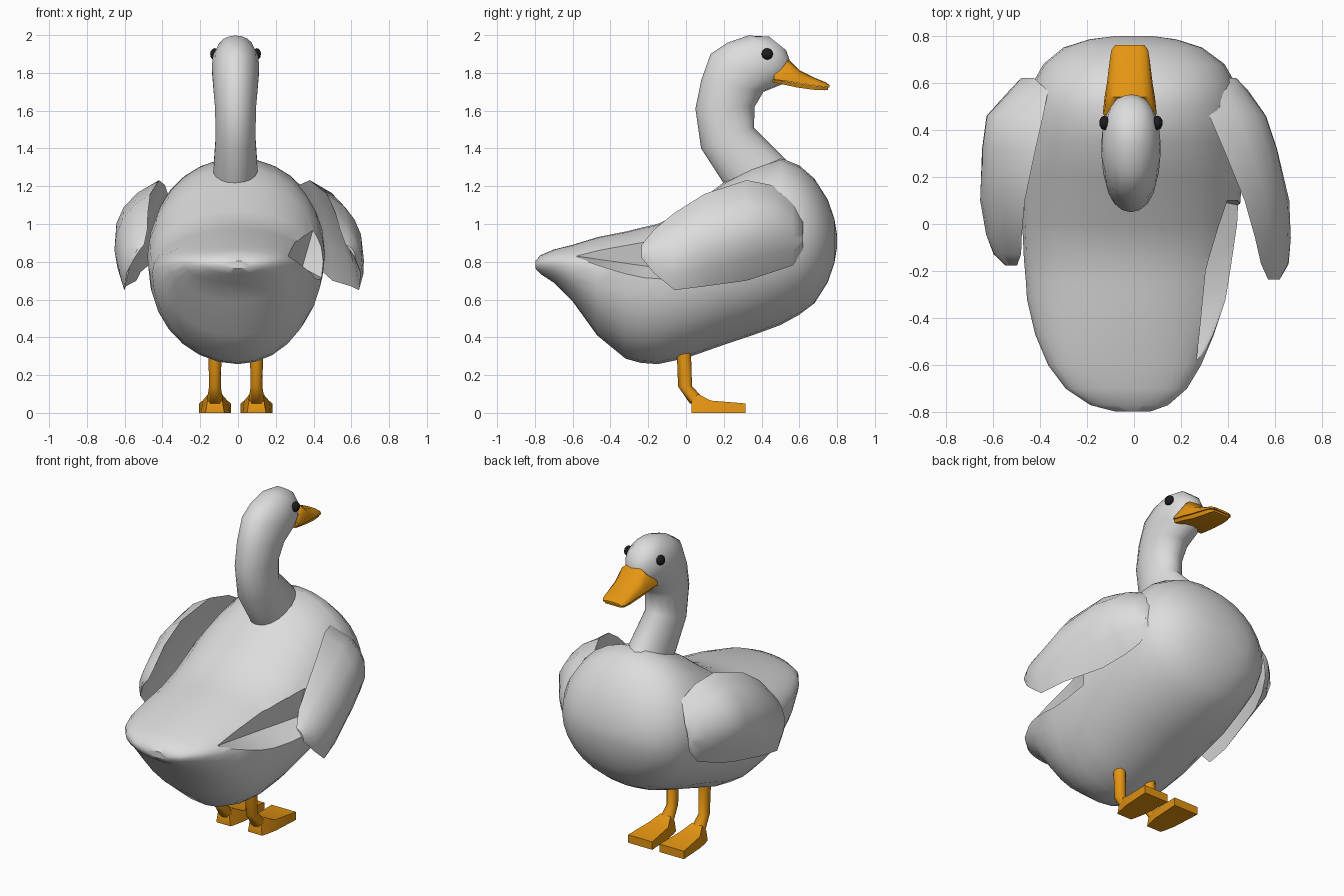
import bpy, bmesh, math
from mathutils import Vector as V

if "Cube" in bpy.data.objects:
    bpy.data.objects.remove(bpy.data.objects["Cube"])


def material(name, rgb):
    m = bpy.data.materials.new(name)
    m.diffuse_color = (*rgb, 1)
    m.use_nodes = True
    m.node_tree.nodes["Principled BSDF"].inputs["Base Color"].default_value = m.diffuse_color
    return m


WHITE = material("feather_white", (0.72, 0.72, 0.72))
ORANGE = material("bill_orange", (0.78, 0.30, 0.006))
BLACK = material("eye_black", (0.012, 0.012, 0.012))


def finish(name, bm, mat, angle):
    bmesh.ops.recalc_face_normals(bm, faces=bm.faces)
    me = bpy.data.meshes.new(name)
    bm.to_mesh(me)
    bm.free()
    me.materials.append(mat)
    ob = bpy.data.objects.new(name, me)
    bpy.context.collection.objects.link(ob)
    smooth(ob, angle)
    return ob


def smooth(ob, angle):
    bpy.ops.object.select_all(action='DESELECT')
    ob.select_set(True)
    bpy.context.view_layer.objects.active = ob
    if angle:
        bpy.ops.object.shade_smooth_by_angle(angle=math.radians(angle))


def loft(name, rings, mat, angle=40):
    """Skin closed rings of equal length and cap both ends."""
    bm = bmesh.new()
    vs = [[bm.verts.new(p) for p in r] for r in rings]
    n = len(vs[0])
    for a, b in zip(vs, vs[1:]):
        for i in range(n):
            j = (i + 1) % n
            bm.faces.new((a[i], a[j], b[j], b[i]))
    bm.faces.new(vs[0])
    bm.faces.new(vs[-1])
    return finish(name, bm, mat, angle)


def box_ring(x, y, zt, zb, w, top=1.0):
    return [V((x - w, y, zb)), V((x + w, y, zb)),
            V((x + w * top, y, zt)), V((x - w * top, y, zt))]


def arch_ring(x, y, zt, zb, w):
    """Flat-bottomed section with a rounded top."""
    arc = [math.pi * i / 8 for i in range(9)]
    return [V((x + w * math.copysign(abs(math.cos(t)) ** .7, math.cos(t)), y,
               zb + (zt - zb) * math.sin(t) ** .8 if 0 < t < 3.1 else zb)) for t in arc]


# Body: y, top, bottom, left half width, right half width, height of widest point
BODY = [(-.797, .805, .765, .08, .07, .5), (-.77, .835, .735, .185, .145, .55),
        (-.70, .865, .69, .29, .225, .6), (-.6, .89, .59, .365, .285, .65),
        (-.47, .93, .41, .42, .34, .68), (-.32, .96, .287, .455, .39, .68),
        (-.24, .98, .265, .46, .405, .67), (-.15, 1.0, .258, .468, .42, .66),
        (0, 1.07, .29, .475, .445, .62),
        (.2, 1.22, .36, .48, .46, .55), (.35, 1.30, .41, .475, .46, .5),
        (.5, 1.35, .465, .455, .45, .5), (.6, 1.31, .52, .43, .43, .5),
        (.68, 1.24, .58, .385, .385, .5), (.75, 1.13, .69, .30, .29, .5),
        (.785, 1.03, .79, .19, .18, .5), (.80, .94, .88, .07, .07, .5)]
rings = []
for y, zt, zb, wl, wr, f in BODY:
    zm = zb + f * (zt - zb)
    ring = []
    for i in range(28):
        t = 2 * math.pi * i / 28
        c, s = math.cos(t), math.sin(t)
        ring.append(V((c * (wr if c > 0 else wl), y,
                       zm + s * (zt - zm if s > 0 else zm - zb))))
    rings.append(ring)
body = loft("body", rings, WHITE, 50)

# Notch in the right flank behind the wing
bm = bmesh.new()
for p in [(.265, -.58, .83), (.27, -.2, .775), (.34, .1, .77), (.6, -.58, .83),
          (.36, -.2, 1.12), (.44, .1, 1.12), (.6, -.2, 1.12), (.6, .1, 1.12),
          (.6, -.25, .63), (.6, .05, .63)]:
    bm.verts.new(p)
bmesh.ops.convex_hull(bm, input=bm.verts)
cutter = finish("notch_cutter", bm, WHITE, 0)
cutter.hide_render = True
mod = body.modifiers.new("notch", 'BOOLEAN')
mod.operation = 'DIFFERENCE'
mod.solver = 'EXACT'
mod.object = cutter
smooth(body, 0)
bpy.ops.object.modifier_apply(modifier="notch")
bpy.data.objects.remove(cutter)
smooth(body, 40)

# Neck and head: back y,z, front y,z, half width
NECK = [(.26, 1.08, .66, 1.18, .11), (.2, 1.215, .54, 1.33, .12),
        (.08, 1.4, .36, 1.51, .107), (.05, 1.61, .363, 1.62, .11),
        (.08, 1.76, .41, 1.70, .12), (.13, 1.9, .51, 1.74, .127),
        (.22, 1.96, .545, 1.79, .122), (.33, 1.998, .555, 1.85, .098),
        (.44, 1.992, .53, 1.92, .05)]
rings = []
for yb, zb, yf, zf, w in NECK:
    mid, half = V((-.013, (yb + yf) / 2, (zb + zf) / 2)), V((0, (yf - yb) / 2, (zf - zb) / 2))
    rings.append([mid + half * math.cos(t) + V((w * math.sin(t), 0, 0))
                  for t in (2 * math.pi * i / 18 for i in range(18))])
loft("neck_and_head", rings, WHITE, 60)

# Bill: y, top, parting line, bottom, half width
BILL = [(.465, 1.80, 1.765, 1.75, .115), (.54, 1.875, 1.755, 1.735, .107),
        (.6, 1.815, 1.745, 1.722, .097), (.69, 1.77, 1.733, 1.71, .086),
        (.74, 1.75, 1.725, 1.708, .078), (.76, 1.735, 1.722, 1.71, .062)]
loft("upper_bill", [arch_ring(-.018, y, t, m, w) for y, t, m, b, w in BILL], ORANGE, 50)
loft("lower_bill", [box_ring(-.018, y - .008, m, b, w * .85, 1.1)
                    for y, t, m, b, w in BILL], ORANGE, 35)

# Wings: y, top x,z, bottom x,z, outward bulge
WING = [(.62, .38, 1.03, .41, .86, .04), (.565, .32, 1.14, .43, .78, .11),
        (.46, .32, 1.205, .45, .745, .18), (.32, .38, 1.232, .50, .70, .17),
        (.1, .47, 1.16, .60, .67, .12), (-.06, .515, 1.06, .64, .65, .08),
        (-.17, .54, .97, .65, .74, .05), (-.235, .57, .89, .62, .82, .015)]
for name, sx in (("right", 1), ("left", -1)):
    rings = []
    for y, xt, zt, xb, zb, bulge in WING:
        a, b = V((xt, y, zt)), V((xb, y, zb))
        d = (b - a).normalized()
        out = V((-d.z, 0, d.x))
        ring = [a.lerp(b, k / 6) + out * bulge * math.sin(math.pi * k / 6) ** .8
                if 0 < k < 6 else a.lerp(b, k / 6) for k in range(7)]
        ring += [b.lerp(a, k / 3) + out * bulge * .15 for k in (1, 2)]
        if sx < 0:  # the left wing is held slightly more forward
            dx = .2 * (y - .13) if y < .5 else .045
            ring = [V((-p.x - dx, y if y > 0 else y * .75, p.z)) for p in ring]
        rings.append(ring)
    loft(name + "_wing", rings, WHITE, 45)

    # Eyes
    bm = bmesh.new()
    bmesh.ops.create_icosphere(bm, subdivisions=2, radius=.031)
    for v in bm.verts:
        v.co = V((v.co.x * .75 - .013 + sx * .112, v.co.y + .43, v.co.z + 1.9))
    finish(name + "_eye", bm, BLACK, 60)

    # Legs: z, back y, front y, half width
    x = -.012 + sx * .11
    rings = []
    for z, y0, y1, w in [(.36, -.05, .025, .036), (.14, -.042, .032, .031), (.05, .02, .12, .045)]:
        rings.append([V((x + w * math.cos(t), (y0 + y1) / 2 + (y1 - y0) / 2 * math.sin(t), z))
                      for t in (math.pi * i / 6 for i in range(12))])
    loft(name + "_leg", rings, ORANGE, 60)

    # Webbed feet
    loft(name + "_foot", [box_ring(x, .03, .06, 0, .05, .8), box_ring(x, .065, .10, 0, .06, .6),
                          box_ring(x, .13, .065, 0, .073, .9), box_ring(x, .315, .05, 0, .084)],
         ORANGE, 50)
